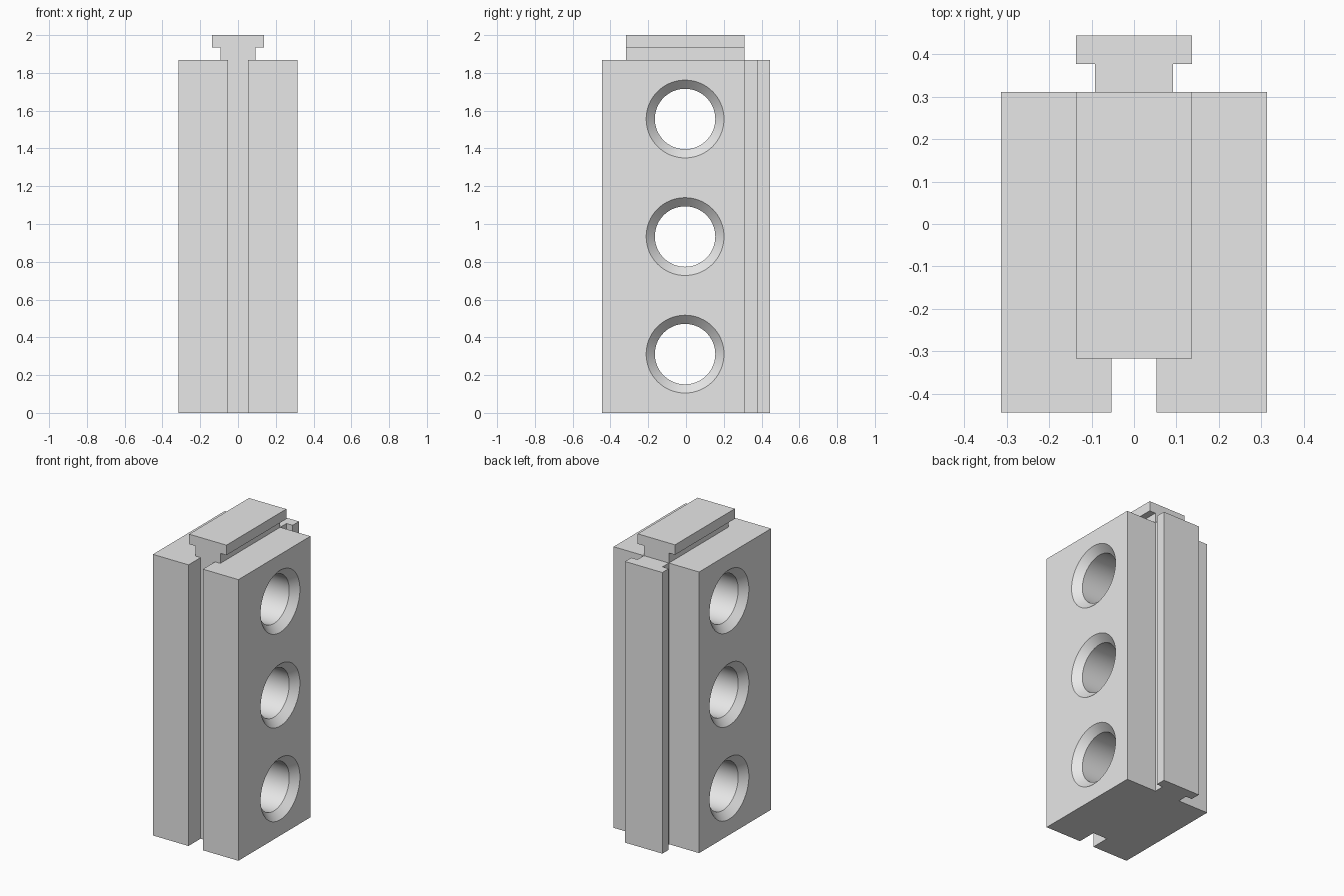
import bpy, bmesh, math
from mathutils import Matrix, Vector

cube = bpy.data.objects.get("Cube")
if cube:
    bpy.data.objects.remove(cube, do_unlink=True)

# Single plain grey
GREY = (0.8, 0.8, 0.8, 1.0)
grey = bpy.data.materials.new("light_grey")
grey.use_nodes = True
grey.diffuse_color = GREY
grey.node_tree.nodes["Principled BSDF"].inputs["Base Color"].default_value = GREY

# Main dimensions
HALF_W = 0.314
FRONT, BACK, SLOT_END = -0.444, 0.311, -0.317
TOP = 1.867
SLOT_HALF, NECK_HALF, HEAD_HALF = 0.053, 0.092, 0.137
STEP = 0.0665
HOLE_R, CHAMFER = 0.16, 0.046


def make_object(name, bm):
    bmesh.ops.recalc_face_normals(bm, faces=bm.faces)
    mesh = bpy.data.meshes.new(name)
    bm.to_mesh(mesh)
    bm.free()
    mesh.materials.append(grey)
    obj = bpy.data.objects.new(name, mesh)
    bpy.context.collection.objects.link(obj)
    return obj


def prism(name, points, sweep):
    """Sweep a closed outline of 3D points along a vector."""
    bm = bmesh.new()
    face = bm.faces.new([bm.verts.new(p) for p in points])
    ext = bmesh.ops.extrude_face_region(bm, geom=[face], use_keep_orig=True)
    moved = [g for g in ext["geom"] if isinstance(g, bmesh.types.BMVert)]
    bmesh.ops.translate(bm, verts=moved, vec=Vector(sweep))
    return make_object(name, bm)


def mirrored(half):
    """Complete a right-hand outline with its mirror image."""
    return half + [(-x, h) for x, h in reversed(half)]


def t_rail(base):
    """Right half of a T rail standing on the given height."""
    return [(NECK_HALF, base), (NECK_HALF, base + STEP),
            (HEAD_HALF, base + STEP), (HEAD_HALF, base + 2 * STEP)]


def combine(target, other, operation):
    mod = target.modifiers.new(operation.lower(), 'BOOLEAN')
    mod.operation, mod.object, mod.solver = operation, other, 'EXACT'
    bpy.context.view_layer.objects.active = target
    bpy.ops.object.modifier_apply(modifier=mod.name)
    bpy.data.objects.remove(other, do_unlink=True)


# Block with front slot and back T rail, swept upward
plan = mirrored([(SLOT_HALF, SLOT_END), (SLOT_HALF, FRONT), (HALF_W, FRONT),
                 (HALF_W, BACK)] + t_rail(BACK))
block = prism("connector_block", [(x, y, 0) for x, y in plan], (0, 0, TOP))

# Top T rail, swept from slot floor to the back face
rail = prism("top_rail", [(x, SLOT_END, z) for x, z in mirrored(t_rail(TOP))],
             (0, BACK - SLOT_END, 0))
combine(block, rail, 'UNION')


# Cross holes with chamfered mouths: a spun profile along x
def hole_cutter(z):
    bm = bmesh.new()
    over = 0.05
    wide = HOLE_R + CHAMFER + over
    outer, inner = HALF_W + over, HALF_W - CHAMFER
    profile = [(-outer, 0), (-outer, wide), (-inner, HOLE_R),
               (inner, HOLE_R), (outer, wide), (outer, 0)]
    verts = [bm.verts.new((x, r, 0)) for x, r in profile]
    edges = [bm.edges.new(pair) for pair in zip(verts, verts[1:])]
    bmesh.ops.spin(bm, geom=verts + edges, cent=(0, 0, 0), axis=(1, 0, 0),
                   angle=2 * math.pi, steps=64)
    bmesh.ops.remove_doubles(bm, verts=bm.verts, dist=0.0001)
    bmesh.ops.transform(bm, matrix=Matrix.Translation((0, -0.005, z)), verts=bm.verts)
    cutter = make_object("hole_cutter", bm)
    cutter.hide_render = True
    return cutter


for i in range(3):
    combine(block, hole_cutter(TOP * (2 * i + 1) / 6), 'DIFFERENCE')

# Smooth bores, crisp edges
bpy.ops.object.select_all(action='DESELECT')
block.select_set(True)
bpy.context.view_layer.objects.active = block
bpy.ops.object.shade_smooth_by_angle(angle=math.radians(30))
